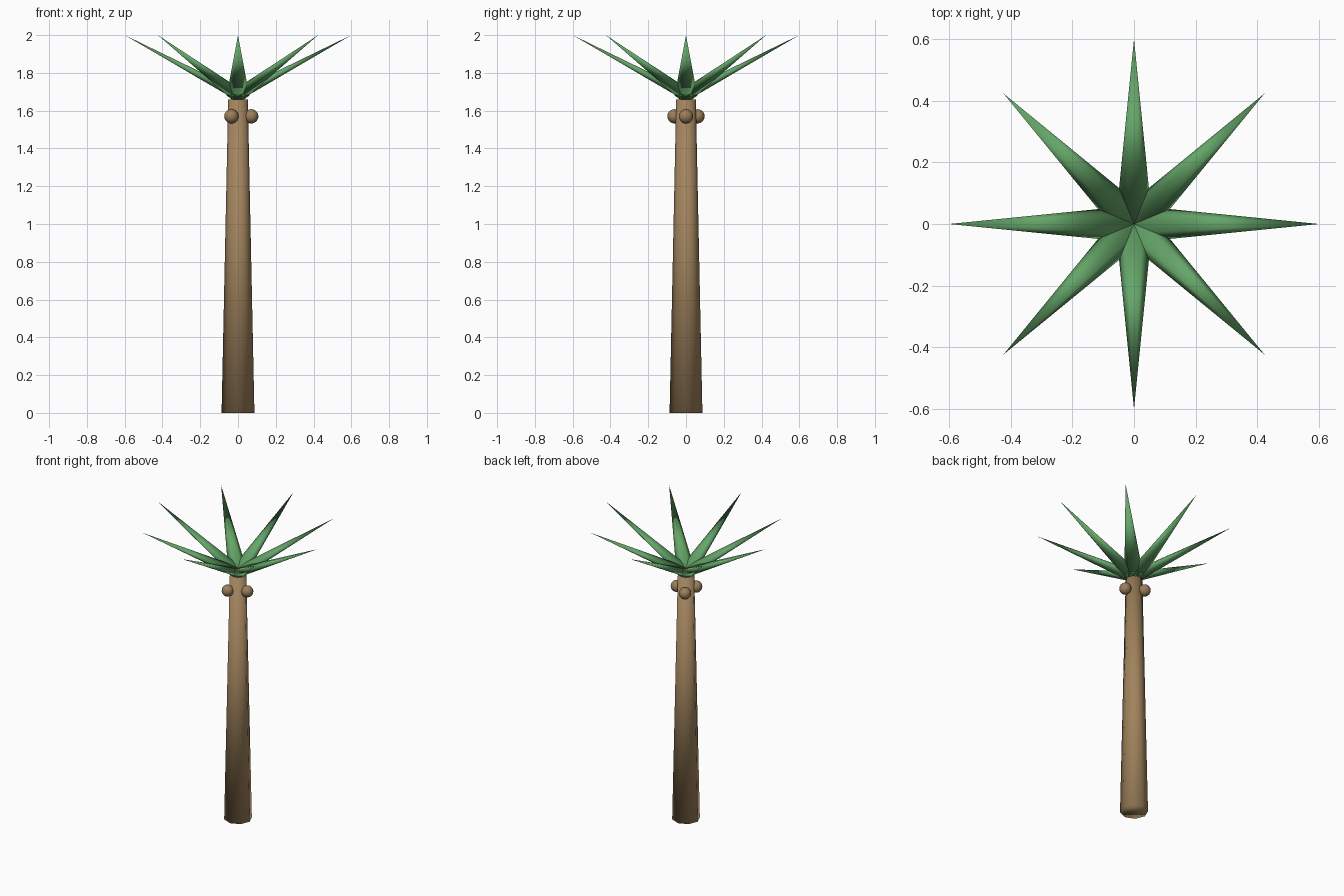
import bpy, bmesh, math
from mathutils import Matrix, Vector

if "Cube" in bpy.data.objects:
    bpy.data.objects.remove(bpy.data.objects["Cube"])


def material(name, color):
    m = bpy.data.materials.new(name)
    m.diffuse_color = color
    m.use_nodes = True
    m.node_tree.nodes["Principled BSDF"].inputs["Base Color"].default_value = m.diffuse_color
    return m


BARK = material("bark", (0.36, 0.23, 0.11, 1))
SHELL = material("shell", (0.33, 0.21, 0.10, 1))
GREEN = material("leaf_green", (0.13, 0.38, 0.14, 1))


def finish(name, bm, mat):
    me = bpy.data.meshes.new(name)
    for f in bm.faces:
        f.smooth = True
    bm.to_mesh(me)
    bm.free()
    me.materials.append(mat)
    ob = bpy.data.objects.new(name, me)
    bpy.context.collection.objects.link(ob)
    return ob


def cone(name, sides, r1, r2, depth, matrix, mat):
    # cone whose base centre is the local origin
    bm = bmesh.new()
    bmesh.ops.create_cone(bm, cap_ends=True, segments=sides, radius1=r1, radius2=r2,
                          depth=depth, matrix=matrix @ Matrix.Translation((0, 0, depth / 2)))
    bmesh.ops.remove_doubles(bm, verts=bm.verts, dist=1e-5)
    return finish(name, bm, mat)


# tapered trunk
cone("trunk", 8, 0.087, 0.052, 1.66, Matrix.Identity(4), BARK)

# crown of eight slightly flattened pointed leaves
base_z, reach, tip_z = 1.68, 0.6, 2.0
length = math.hypot(reach, tip_z - base_z)
tilt = math.atan2(reach, tip_z - base_z)
for i in range(8):
    m = (Matrix.Translation((0, 0, base_z))
         @ Matrix.Rotation(i * math.pi / 4, 4, 'Z')
         @ Matrix.Rotation(tilt, 4, 'Y')
         @ Matrix.Diagonal((0.5, 1, 1, 1)))
    cone(f"leaf_{i + 1}", 6, 0.06, 0, length, m, GREEN)

# three nuts around the trunk
for i in range(3):
    a = i * math.tau / 3
    bm = bmesh.new()
    bmesh.ops.create_uvsphere(bm, u_segments=16, v_segments=10, radius=0.038,
                              matrix=Matrix.Translation((0.07 * math.cos(a), 0.07 * math.sin(a), 1.57)))
    finish(f"nut_{i + 1}", bm, SHELL)
